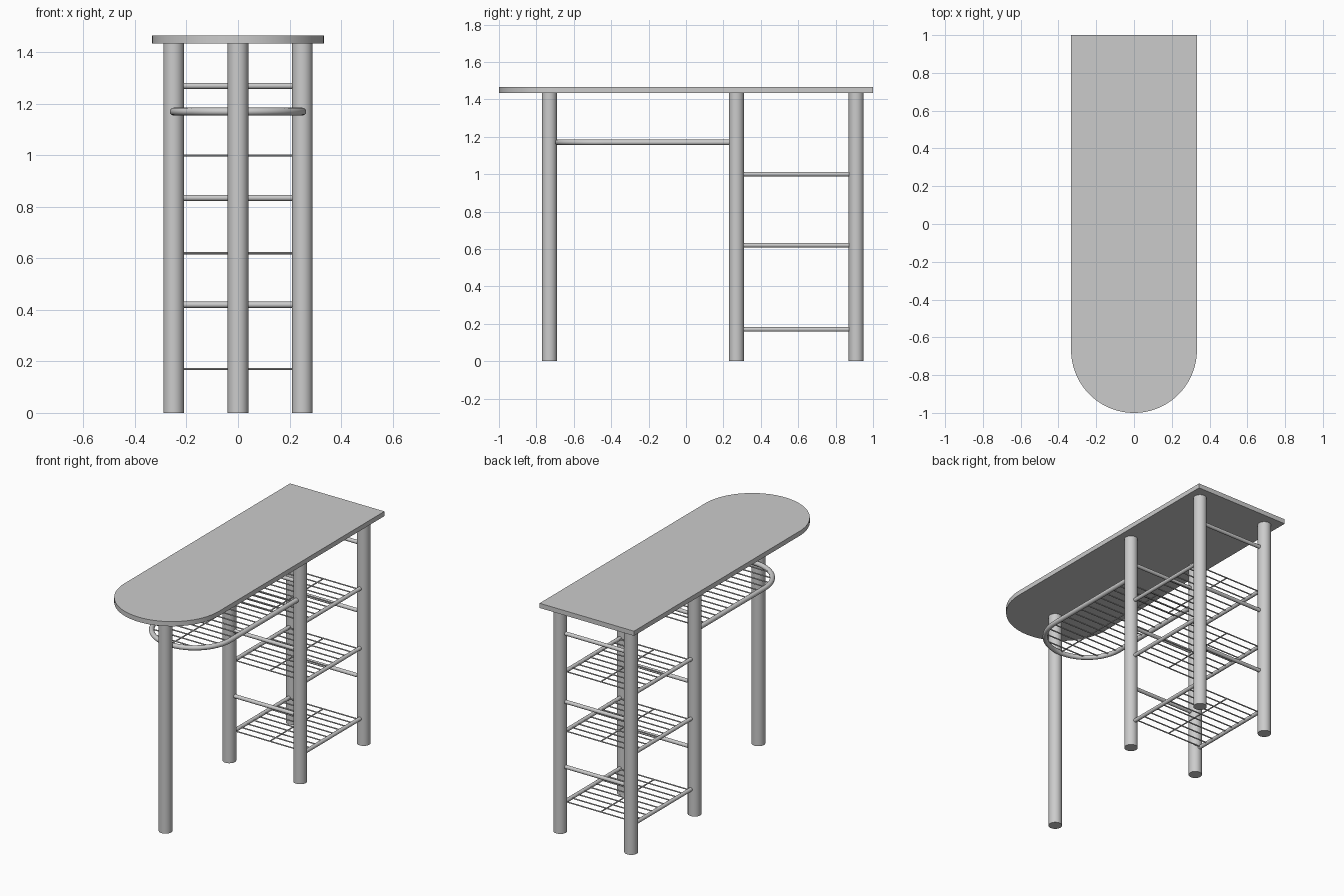
import bpy, bmesh, math
from mathutils import Vector

if "Cube" in bpy.data.objects:
    bpy.data.objects.remove(bpy.data.objects["Cube"])


def finish(bm, name, smooth=True):
    bmesh.ops.recalc_face_normals(bm, faces=bm.faces)
    me = bpy.data.meshes.new(name)
    bm.to_mesh(me)
    bm.free()
    ob = bpy.data.objects.new(name, me)
    bpy.context.collection.objects.link(ob)
    if smooth:
        bpy.ops.object.select_all(action='DESELECT')
        ob.select_set(True)
        bpy.context.view_layer.objects.active = ob
        bpy.ops.object.shade_smooth_by_angle(angle=math.radians(40))
    return ob


def tube(name, path, radius, sides=16):
    """Round bar swept along a horizontal or vertical path."""
    bm = bmesh.new()
    pts = [Vector(p) for p in path]
    rings = []
    for i, p in enumerate(pts):
        t = (pts[min(i + 1, len(pts) - 1)] - pts[max(i - 1, 0)]).normalized()
        up = Vector((1, 0, 0)) if abs(t.z) > 0.9 else Vector((0, 0, 1))
        side = t.cross(up).normalized()
        ring = []
        for k in range(sides):
            a = 2 * math.pi * k / sides
            ring.append(bm.verts.new(p + radius * (math.cos(a) * side + math.sin(a) * up)))
        rings.append(ring)
    for r0, r1 in zip(rings, rings[1:]):
        for k in range(sides):
            j = (k + 1) % sides
            bm.faces.new((r0[k], r0[j], r1[j], r1[k]))
    bm.faces.new(rings[0])
    bm.faces.new(rings[-1])
    return finish(bm, name)


LEG_X, MID_Y, BACK_Y, FRONT_Y = 0.25, 0.27, 0.91, -0.73
TOP_R, TOP_Z0, TOP_Z1 = 0.333, 1.435, 1.465

# Tabletop: rectangle with a rounded front end
bm = bmesh.new()
outline = [(TOP_R, 1.0), (-TOP_R, 1.0)]
for i in range(49):
    a = math.pi + math.pi * i / 48
    outline.append((TOP_R * math.cos(a), TOP_R - 1 + TOP_R * math.sin(a)))
face = bm.faces.new([bm.verts.new((x, y, TOP_Z0)) for x, y in outline])
ext = bmesh.ops.extrude_face_region(bm, geom=[face])
bmesh.ops.translate(bm, vec=(0, 0, TOP_Z1 - TOP_Z0),
                    verts=[g for g in ext['geom'] if isinstance(g, bmesh.types.BMVert)])
finish(bm, "tabletop")

# Legs
legs = {"front_leg": (0, FRONT_Y)}
for side, s in (("left", -1), ("right", 1)):
    legs["middle_leg_" + side] = (s * LEG_X, MID_Y)
    legs["back_leg_" + side] = (s * LEG_X, BACK_Y)
for name, (x, y) in legs.items():
    tube(name, [(x, y, 0), (x, y, TOP_Z0)], 0.04, 32)

# Cross bars joining each pair of legs
for row, y in (("middle", MID_Y), ("back", BACK_Y)):
    for z in (0.42, 0.835, 1.27):
        tube(row + "_cross_bar", [(-LEG_X, y, z), (LEG_X, y, z)], 0.012)

# Wire shelves between the middle and back legs
for z in (0.17, 0.62, 1.0):
    for s in (-1, 1):
        tube("shelf_side_bar", [(s * LEG_X, MID_Y, z), (s * LEG_X, BACK_Y, z)], 0.012)
    for i in range(10):
        y = MID_Y + 0.05 + i * 0.06
        tube("shelf_wire", [(-LEG_X, y, z), (LEG_X, y, z)], 0.004, 8)
    tube("shelf_centre_wire", [(0, MID_Y + 0.05, z), (0, BACK_Y - 0.05, z)], 0.004, 8)

# U-shaped rail under the rounded end, tied to the front leg
RAIL_Z, ARC_Y = 1.17, -0.435
path = [(-LEG_X, MID_Y, RAIL_Z)]
for i in range(33):
    a = math.pi + math.pi * i / 32
    path.append((LEG_X * math.cos(a), ARC_Y + LEG_X * math.sin(a), RAIL_Z))
path.append((LEG_X, MID_Y, RAIL_Z))
tube("front_rail", path, 0.015)

# Wires across the U rail, shortened inside the curve
for i in range(15):
    y = MID_Y - 0.06 - i * 0.06
    d = min(0, y - ARC_Y)
    half = math.sqrt(max(0, LEG_X ** 2 - d ** 2))
    if half > 0.05:
        tube("rail_wire", [(-half, y, RAIL_Z), (half, y, RAIL_Z)], 0.004, 8)
tube("rail_centre_wire", [(0, ARC_Y - LEG_X, RAIL_Z), (0, MID_Y - 0.06, RAIL_Z)], 0.004, 8)
